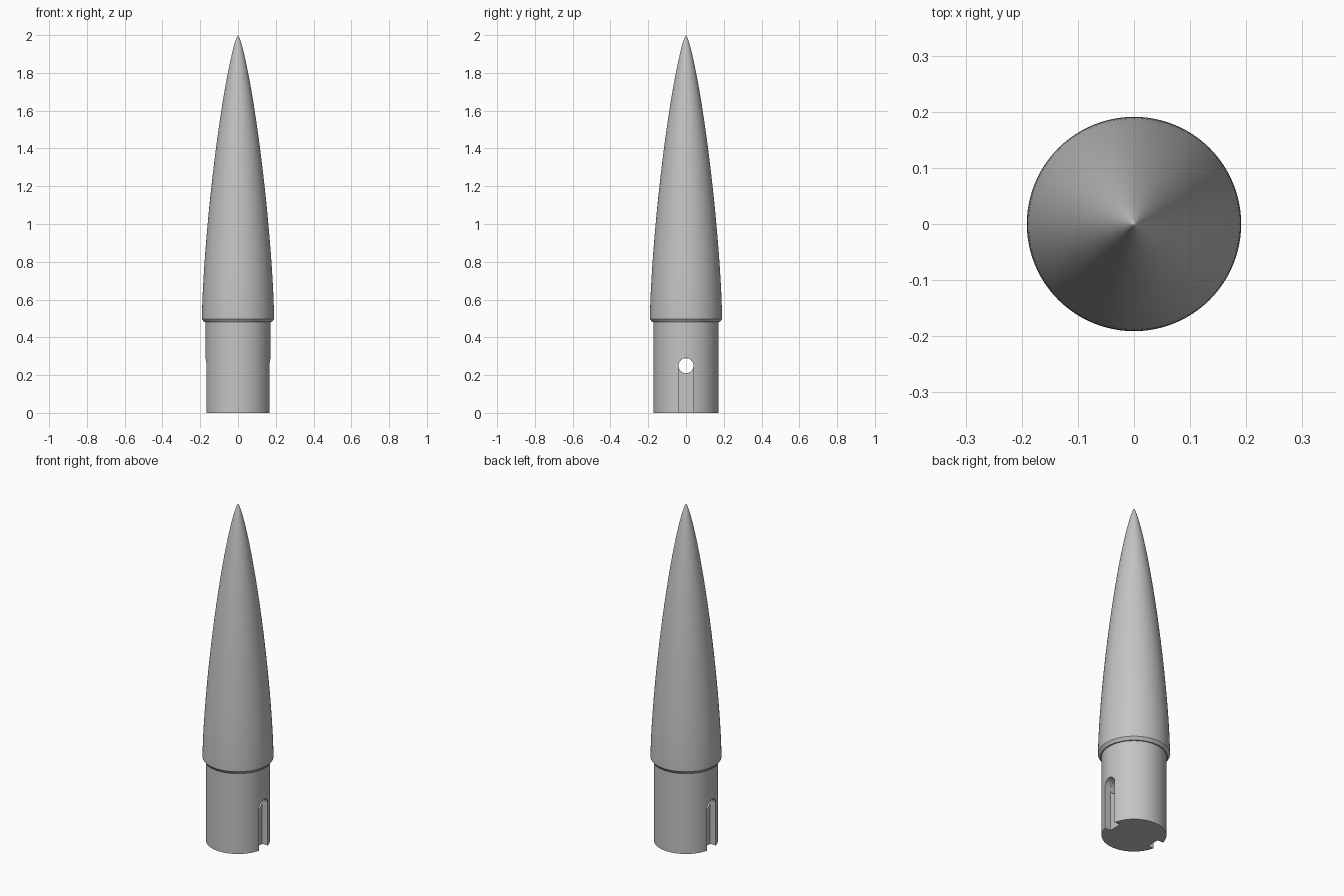
import bpy, bmesh, math

cube = bpy.data.objects.get("Cube")
if cube:
    bpy.data.objects.remove(cube, do_unlink=True)

SEGMENTS = 96
TIP, BASE = 2.0, 0.5             # heights of the curved cone
RIM, SHOULDER = 0.191, 0.172     # radii
HOLE_R, HOLE_Z, SLOT_FLOOR = 0.04, 0.25, 0.13

grey = bpy.data.materials.new("plain_grey")
grey.use_nodes = True
grey.diffuse_color = (0.55, 0.55, 0.55, 1)
grey.node_tree.nodes["Principled BSDF"].inputs["Base Color"].default_value = grey.diffuse_color


def make_object(name, bm):
    bmesh.ops.recalc_face_normals(bm, faces=bm.faces)
    mesh = bpy.data.meshes.new(name)
    bm.to_mesh(mesh)
    bm.free()
    mesh.materials.append(grey)
    obj = bpy.data.objects.new(name, mesh)
    bpy.context.collection.objects.link(obj)
    return obj


def lathe(name, profile):
    """Spin (radius, height) points around the vertical axis."""
    bm = bmesh.new()
    verts = [bm.verts.new((r, 0, z)) for r, z in profile]
    edges = [bm.edges.new(pair) for pair in zip(verts, verts[1:])]
    bmesh.ops.spin(bm, geom=verts + edges, cent=(0, 0, 0), axis=(0, 0, 1),
                   angle=math.tau, steps=SEGMENTS, use_duplicate=False)
    bmesh.ops.remove_doubles(bm, verts=bm.verts, dist=1e-5)
    return make_object(name, bm)


def extrude_x(name, outline, x0, x1):
    """Extrude a (y, z) outline along x."""
    bm = bmesh.new()
    face = bm.faces.new([bm.verts.new((x0, y, z)) for y, z in outline])
    new = bmesh.ops.extrude_face_region(bm, geom=[face])["geom"]
    bmesh.ops.translate(bm, vec=(x1 - x0, 0, 0),
                        verts=[v for v in new if isinstance(v, bmesh.types.BMVert)])
    return make_object(name, bm)


def cut(target, cutter):
    mod = target.modifiers.new("cut", 'BOOLEAN')
    mod.operation = 'DIFFERENCE'
    mod.solver = 'EXACT'
    mod.object = cutter
    bpy.context.view_layer.objects.active = target
    bpy.ops.object.modifier_apply(modifier=mod.name)
    bpy.data.objects.remove(cutter, do_unlink=True)


def smooth_curve_radius(t):
    """Slender low-drag nose curve, t from 0 at the tip to 1 at the rim."""
    a = math.acos(1 - 2 * t)
    return RIM * math.sqrt(max(0, a - math.sin(2 * a) / 2) / math.pi)


# Nose cone, chamfered rim and shoulder as one turned solid
steps = 48
profile = [(0, 0), (SHOULDER, 0), (SHOULDER, 0.48), (0.179, 0.48), (RIM, 0.497)]
for i in range(steps + 1):
    t = (1 - i / steps) ** 1.5
    profile.append((smooth_curve_radius(t), TIP - (TIP - BASE) * t))
nose_cone = lathe("nose_cone", profile)

# Round-topped slot on each side of the shoulder
arch = [(HOLE_R * math.cos(a), HOLE_Z + HOLE_R * math.sin(a))
        for a in (math.pi * i / 24 for i in range(25))]
arch += [(-HOLE_R, -0.1), (HOLE_R, -0.1)]
for side in (1, -1):
    cut(nose_cone, extrude_x("slot_cutter", arch, side * SLOT_FLOOR, side * 0.3))

# Cross hole joining the two slots
ring = [((HOLE_R - 0.0005) * math.cos(a), HOLE_Z + (HOLE_R - 0.0005) * math.sin(a))
        for a in (math.tau * i / 48 for i in range(48))]
cut(nose_cone, extrude_x("hole_cutter", ring, -0.3, 0.3))

# Smooth shading with crisp edges
bpy.ops.object.select_all(action='DESELECT')
nose_cone.select_set(True)
bpy.context.view_layer.objects.active = nose_cone
bpy.ops.object.shade_smooth_by_angle(angle=math.radians(30))
